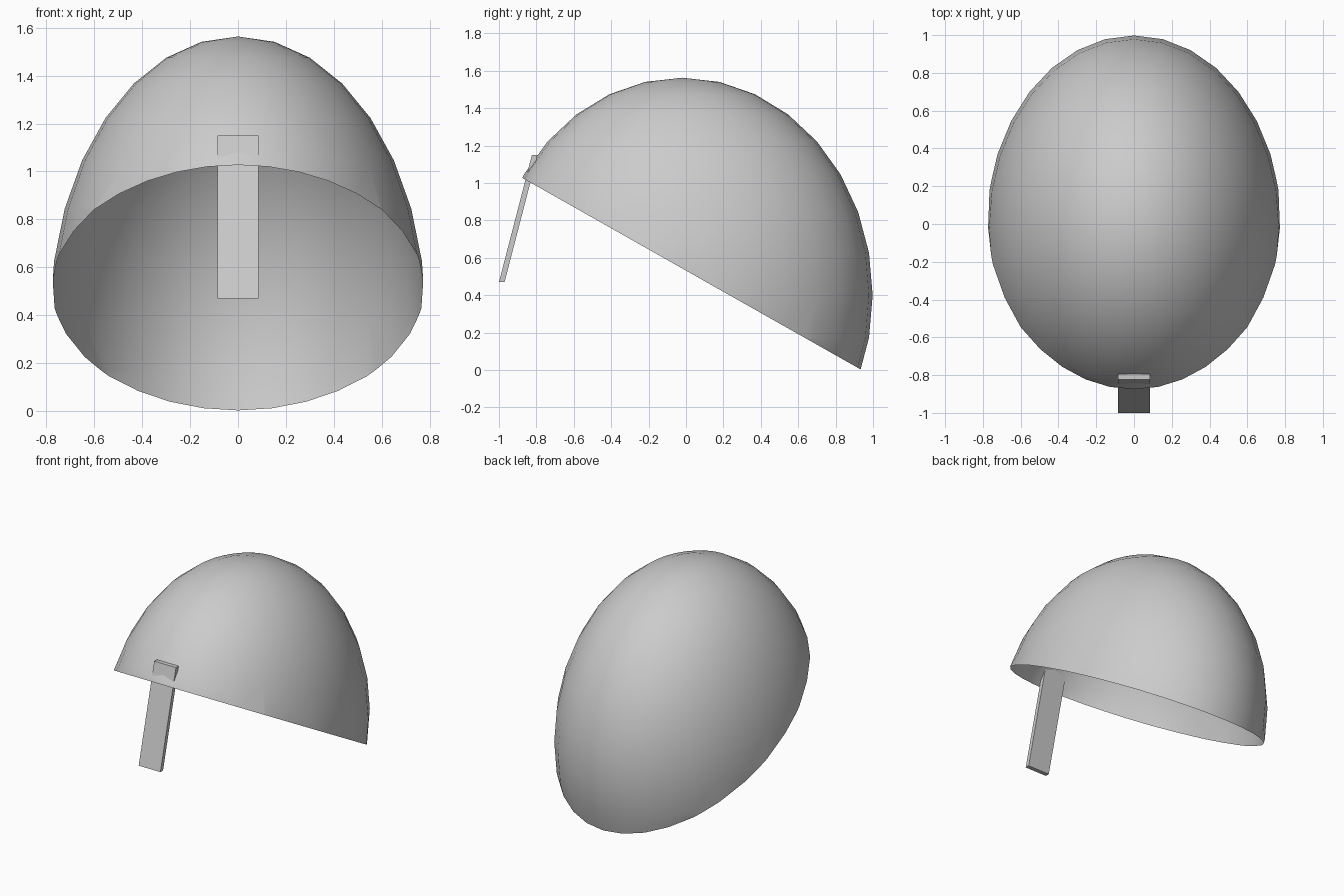
import bpy, bmesh
from mathutils import Matrix, Vector

if "Cube" in bpy.data.objects:
    bpy.data.objects.remove(bpy.data.objects["Cube"])

grey = bpy.data.materials.new("light_grey")
grey.diffuse_color = (0.6, 0.6, 0.6, 1.0)
grey.use_nodes = True
grey.node_tree.nodes["Principled BSDF"].inputs["Base Color"].default_value = grey.diffuse_color


def add_object(name, bm, smooth=False):
    bmesh.ops.recalc_face_normals(bm, faces=bm.faces)
    for f in bm.faces:
        f.smooth = smooth
    mesh = bpy.data.meshes.new(name)
    bm.to_mesh(mesh)
    bm.free()
    mesh.materials.append(grey)
    obj = bpy.data.objects.new(name, mesh)
    bpy.context.collection.objects.link(obj)
    return obj


# Domed shell: stretched sphere sliced open by a plane sloping down to the back
bm = bmesh.new()
place = Matrix.Translation((0, -0.02, 0.40)) @ Matrix.Diagonal((0.782, 1.018, 1.163, 1))
bmesh.ops.create_uvsphere(bm, u_segments=32, v_segments=16, radius=1, matrix=place)
rim_front, rim_back = Vector((0, -0.88, 1.03)), Vector((0, 0.94, 0.0))
rim_normal = Vector((1, 0, 0)).cross(rim_back - rim_front).normalized()
bmesh.ops.bisect_plane(bm, geom=bm.verts[:] + bm.edges[:] + bm.faces[:],
                       plane_co=rim_front, plane_no=rim_normal,
                       clear_inner=rim_normal.z > 0, clear_outer=rim_normal.z < 0)
add_object("dome_shell", bm, smooth=True)

# Front strap: thin bar leaning back, with level ends, poking through the shell
bm = bmesh.new()
bmesh.ops.create_cube(bm, size=1)
for v in bm.verts:
    t = v.co.z + 0.5
    v.co = Vector((v.co.x * 0.172,
                   -0.985 + 0.176 * t + v.co.y * 0.03,
                   0.47 + 0.68 * t))
add_object("front_strap", bm)
